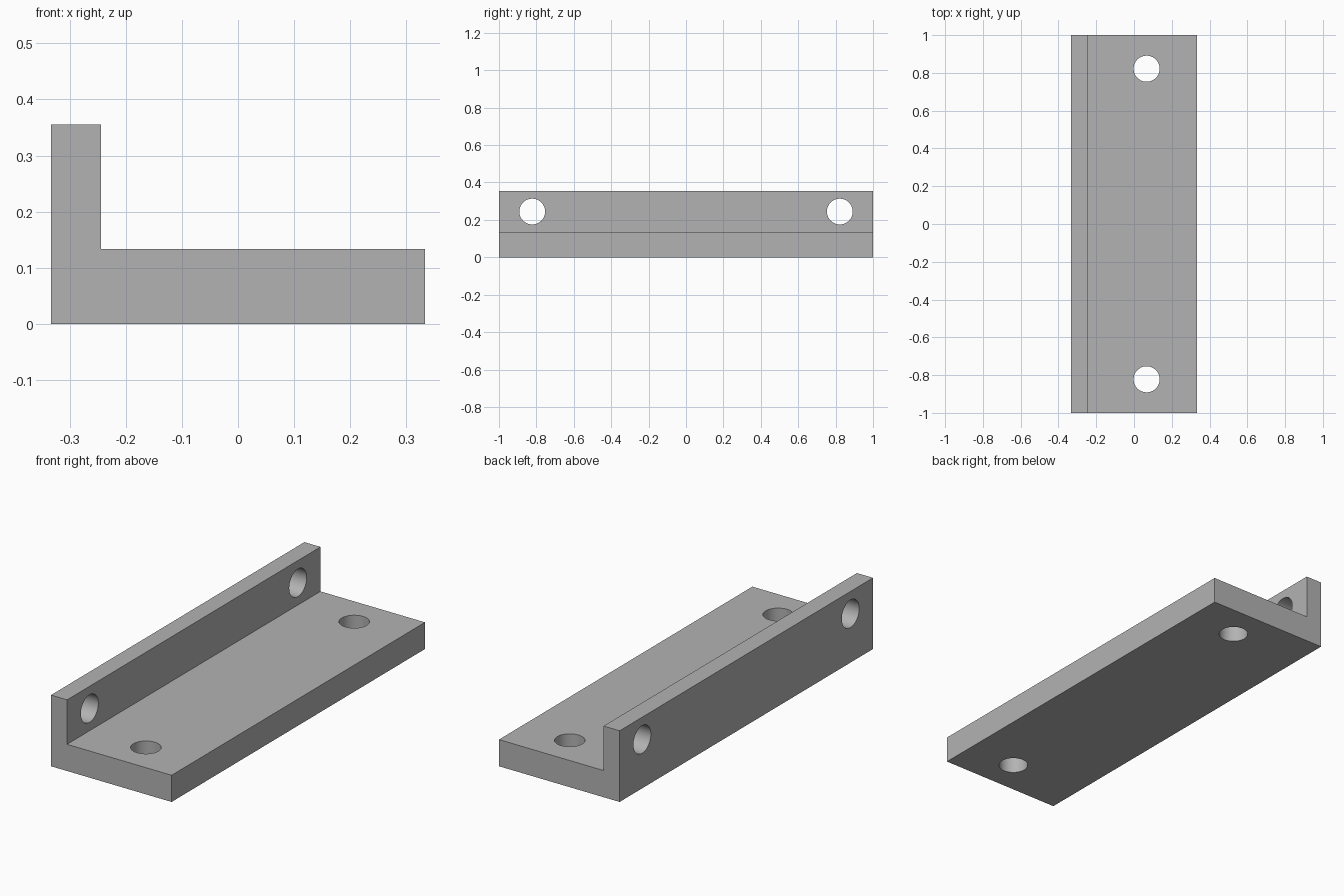
import bpy
import bmesh
import math

if "Cube" in bpy.data.objects:
    bpy.data.objects.remove(bpy.data.objects["Cube"], do_unlink=True)

# Bracket dimensions in drawing units; the length becomes 2 units
LENGTH, WIDTH, HEIGHT = 45, 15, 8
BASE, WALL = 3, 2
HOLE_RADIUS, HOLE_INSET = 1.55, 4
S = 2 / LENGTH

grey = bpy.data.materials.new("plain_grey")
grey.use_nodes = True
colour = (0.45, 0.45, 0.45, 1)
grey.diffuse_color = colour
grey.node_tree.nodes["Principled BSDF"].inputs["Base Color"].default_value = colour

# L-shaped profile extruded along y
left, right = -WIDTH / 2, WIDTH / 2
profile = [(left, 0), (right, 0), (right, BASE),
           (left + WALL, BASE), (left + WALL, HEIGHT), (left, HEIGHT)]
bm = bmesh.new()
face = bm.faces.new([bm.verts.new((x * S, -1, z * S)) for x, z in profile])
extruded = bmesh.ops.extrude_face_region(bm, geom=[face])["geom"]
bmesh.ops.translate(bm, vec=(0, 2, 0),
                    verts=[v for v in extruded if isinstance(v, bmesh.types.BMVert)])
bmesh.ops.recalc_face_normals(bm, faces=bm.faces)
mesh = bpy.data.meshes.new("angle_bracket")
bm.to_mesh(mesh)
bm.free()
mesh.materials.append(grey)
bracket = bpy.data.objects.new("angle_bracket", mesh)
bpy.context.collection.objects.link(bracket)


def drill(x, y, z, depth, tilt):
    """Cut a round through hole centred at the given point."""
    bpy.ops.mesh.primitive_cylinder_add(
        vertices=64, radius=HOLE_RADIUS * S, depth=depth * S,
        location=(x * S, y * S, z * S), rotation=(0, tilt, 0))
    cutter = bpy.context.object
    cutter.name = "hole_cutter"
    cutter.hide_render = True
    cutter.data.materials.append(grey)
    cut = bracket.modifiers.new("hole", "BOOLEAN")
    cut.operation = "DIFFERENCE"
    cut.solver = "EXACT"
    cut.object = cutter
    bpy.context.view_layer.objects.active = bracket
    bpy.ops.object.modifier_apply(modifier=cut.name)
    bpy.data.objects.remove(cutter, do_unlink=True)


# Mounting holes near both ends of the base and of the upright wall
for side in (-1, 1):
    y = side * (LENGTH / 2 - HOLE_INSET)
    drill(left + 9, y, BASE / 2, BASE + 2, 0)
    drill(left + WALL / 2, y, (BASE + HEIGHT) / 2, WALL + 2, math.pi / 2)

# Round hole walls, crisp edges
bpy.ops.object.select_all(action="DESELECT")
bracket.select_set(True)
bpy.context.view_layer.objects.active = bracket
bpy.ops.object.shade_smooth_by_angle(angle=math.radians(30))
